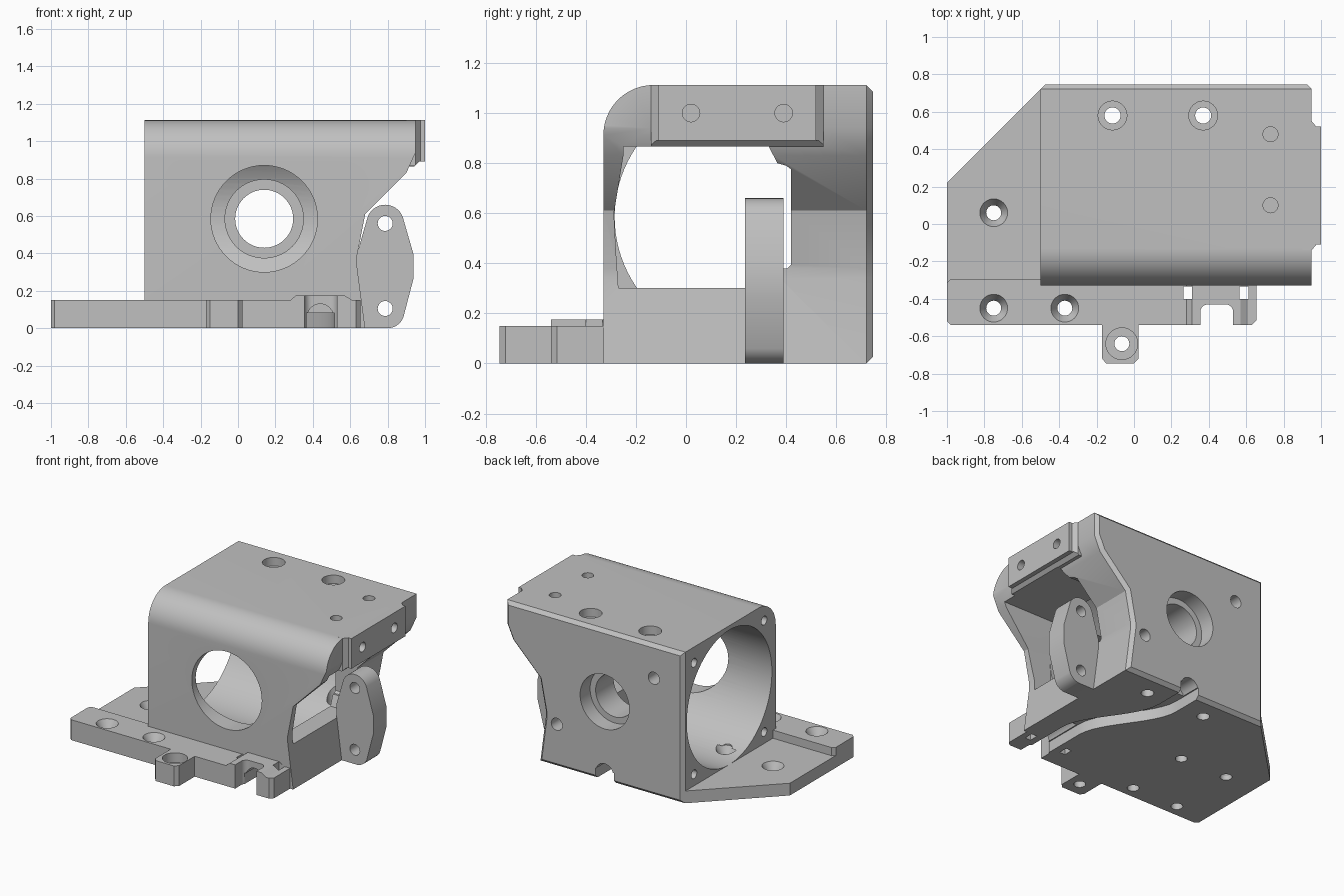
import bpy, bmesh, math
from mathutils import Vector

cube = bpy.data.objects.get("Cube")
if cube:
    bpy.data.objects.remove(cube, do_unlink=True)

metal = bpy.data.materials.new("plain grey")
metal.use_nodes = True
GREY = (0.53, 0.53, 0.53, 1)
metal.diffuse_color = GREY
metal.node_tree.nodes["Principled BSDF"].inputs["Base Color"].default_value = GREY


def prism(name, axis, pts, lo, hi, bevel=0, taper=1):
    """Extrude a 2D outline along an axis; outline uses the other two axes in xyz order.
    The far end can be bevelled or scaled about its middle."""
    def place(p, t):
        c = list(p)
        c.insert("xyz".index(axis), t)
        return Vector(c)
    bm = bmesh.new()
    face = bm.faces.new([bm.verts.new(place(p, lo)) for p in pts])
    ext = bmesh.ops.extrude_face_region(bm, geom=[face])["geom"]
    verts = [v for v in ext if isinstance(v, bmesh.types.BMVert)]
    bmesh.ops.translate(bm, verts=verts, vec=place((0, 0), hi - lo))
    mid = sum((v.co for v in verts), Vector()) / len(verts)
    for v in verts:
        v.co = mid + (v.co - mid) * taper
    bmesh.ops.recalc_face_normals(bm, faces=bm.faces)
    if bevel:
        rim = [e for e in ext if isinstance(e, bmesh.types.BMEdge)]
        bmesh.ops.bevel(bm, geom=rim, offset=bevel, offset_type="OFFSET", segments=1, affect="EDGES")
    mesh = bpy.data.meshes.new(name)
    bm.to_mesh(mesh)
    bm.free()
    mesh.materials.append(metal)
    ob = bpy.data.objects.new(name, mesh)
    bpy.context.collection.objects.link(ob)
    return ob


def arc(u, v, r, a0, a1, n):
    return [(u + r * math.cos(math.radians(a0 + (a1 - a0) * i / n)),
             v + r * math.sin(math.radians(a0 + (a1 - a0) * i / n))) for i in range(n + 1)]


def rect(u0, u1, v0, v1):
    return [(u0, v0), (u1, v0), (u1, v1), (u0, v1)]


def rod(axis, u, v, r, lo, hi, n=32, taper=1):
    return prism("rod", axis, arc(u, v, r, 0, 360, n)[:-1], lo, hi, taper=taper)


def combine(ob, other, op):
    mod = ob.modifiers.new("combine", "BOOLEAN")
    mod.operation, mod.solver, mod.object = op, "EXACT", other
    deps = bpy.context.evaluated_depsgraph_get()
    mesh = bpy.data.meshes.new_from_object(ob.evaluated_get(deps))
    ob.modifiers.clear()
    ob.data = mesh
    bpy.data.objects.remove(other, do_unlink=True)


def cut(other):
    combine(bracket, other, "DIFFERENCE")


def add(other):
    combine(bracket, other, "UNION")


# Housing block with bevelled back face, trimmed to the rounded front top edge
bracket = prism("bearing_bracket", "y", [
    (-0.5, 0), (0.68, 0), (0.635, 0.34), (0.635, 0.38), (0.68, 0.61),
    (0.9, 0.83), (0.95, 0.94), (0.95, 1.112), (-0.5, 1.112)], -0.33, 0.746, bevel=0.025)
combine(bracket, prism("trim", "x", [(-0.33, -0.1), (0.9, -0.1), (0.9, 1.112)]
                       + arc(-0.13, 0.912, 0.2, 90, 180, 16), -2, 2), "INTERSECT")

# Right flange with bevelled ends and underside
add(prism("flange", "z", [(0.9, -0.14), (0.95, -0.14), (0.975, -0.11), (1, -0.11), (1, 0.52),
                          (0.975, 0.52), (0.95, 0.55), (0.9, 0.55)], 0.865, 1.112))
cut(prism("flange_bevel", "y", [(0.937, 0.86), (1.02, 0.86), (1.02, 0.89), (0.967, 0.89)], -0.2, 0.6))

# Base: thin rear plate, thicker front strip, pad and lug
add(prism("rear_plate", "z", [(-1, -0.32), (-1, 0.22), (-0.5, 0.72), (-0.3, 0.72), (-0.3, -0.32)], 0, 0.09))
add(prism("front_strip", "z", [
    (-0.98, -0.54), (-0.17, -0.54), (-0.17, -0.72), (-0.15, -0.745), (0, -0.745),
    (0.025, -0.72), (0.025, -0.54), (0.63, -0.54), (0.655, -0.515), (0.655, -0.3),
    (-0.98, -0.295), (-1, -0.315), (-1, -0.52)], 0, 0.15))
add(prism("front_pad", "y", [(0.28, 0.1), (0.28, 0.15), (0.31, 0.175), (0.57, 0.175),
                             (0.61, 0.15), (0.61, 0.1)], -0.54, -0.31))

# Main bore from the left, then the smaller window to the right
cut(rod("x", 0.21, 0.585, 0.495, -0.51, 0.5, 96))
cut(prism("window", "x", [
    (-0.25, 0.867), (-0.25, 0.83), (-0.288, 0.6), (-0.28, 0.45), (-0.27, 0.302), (0.36, 0.302),
    (0.39, 0.38), (0.405, 0.38), (0.42, 0.395), (0.42, 0.775), (0.4, 0.79), (0.365, 0.8),
    (0.33, 0.867)], 0.49, 1.1))
cut(rod("y", 0.14, 0.585, 0.285, -0.5, 0.1, 64))

# Bearing boss inside the rear wall with a stepped hole
add(rod("y", 0.14, 0.585, 0.212, 0.42, 0.72, 64))
cut(rod("y", 0.14, 0.585, 0.155, 0.3, 0.9, 64))
cut(rod("y", 0.14, 0.585, 0.2, 0.63, 0.9, 64))

# Side ear
add(prism("side_ear", "y", [(0.6, 0), (0.81, 0)] + arc(0.8, 0.09, 0.09, -80, -20, 6)
          + [(0.937, 0.26), (0.937, 0.4)] + arc(0.787, 0.56, 0.1, 20, 160, 14)
          + [(0.637, 0.4), (0.637, 0.3), (0.6, 0.28)], 0.235, 0.39))
for z in (0.105, 0.56):
    cut(rod("y", 0.787, z, 0.04, 0.1, 0.42))

# Countersunk holes through the base, and the counterbored lug hole
for x, y, top in ((-0.75, 0.06, 0.09), (-0.75, -0.45, 0.15), (-0.37, -0.45, 0.15), (-0.365, 0.055, 0.115)):
    cut(rod("z", x, y, 0.04, -0.1, 0.3))
    cut(rod("z", x, y, 0.04, top - 0.06, top + 0.003, taper=1.9))
cut(rod("z", -0.065, -0.64, 0.04, -0.1, 0.3))
cut(rod("z", -0.065, -0.64, 0.085, 0.08, 0.3))

# Counterbored holes through the top and floor, and plain top holes
for x in (-0.115, 0.37):
    cut(rod("z", x, 0.58, 0.043, -0.1, 1.3))
    cut(rod("z", x, 0.58, 0.077, 1.05, 1.3))
for y in (0.1, 0.48):
    cut(rod("z", 0.73, y, 0.04, 0.98, 1.2))

# Screw holes: flange, left face corners, back face
for y in (0.02, 0.39):
    cut(rod("x", y, 1.0, 0.035, 0.8, 1.1))
for y in (-0.195, 0.62):
    for z in (0.175, 0.995):
        cut(rod("x", y, z, 0.032, -0.6, -0.3))
for x, z in ((-0.26, 0.865), (0.53, 0.315)):
    cut(rod("y", x, z, 0.045, 0.6, 0.9))

# Front notch and side slots in the pad
cut(prism("notch", "z", [(0.355, -0.6), (0.53, -0.6)] + arc(0.49, -0.47, 0.04, 0, 90, 6)
          + arc(0.395, -0.47, 0.04, 90, 180, 6), -0.1, 0.3))
for x in (0.265, 0.565):
    cut(prism("slot", "z", rect(x, x + 0.046, -0.4, -0.333), -0.1, 0.3))

# S-shaped cable channel along the underside, deeper at both ends
left, right = [], []
for i in range(25):
    t = i / 24
    s = min(max((t - 0.25) / 0.5, 0), 1)
    x, y = 0.44 - 0.3 * s * s * (3 - 2 * s), -0.46 + 1.3 * t
    left.append((x - 0.075, y))
    right.append((x + 0.075, y))
cut(prism("channel", "z", left + right[::-1], -0.1, 0.08))
for x, y0, y1 in ((0.44, -0.46, -0.15), (0.14, 0.6, 0.84)):
    cut(prism("channel_end", "y", [(x - 0.07, -0.1), (x + 0.07, -0.1)]
              + arc(x, 0.06, 0.07, 0, 180, 12), y0, y1))

bpy.ops.object.select_all(action="DESELECT")
bracket.select_set(True)
bpy.context.view_layer.objects.active = bracket
bpy.ops.object.shade_smooth_by_angle(angle=math.radians(25))
